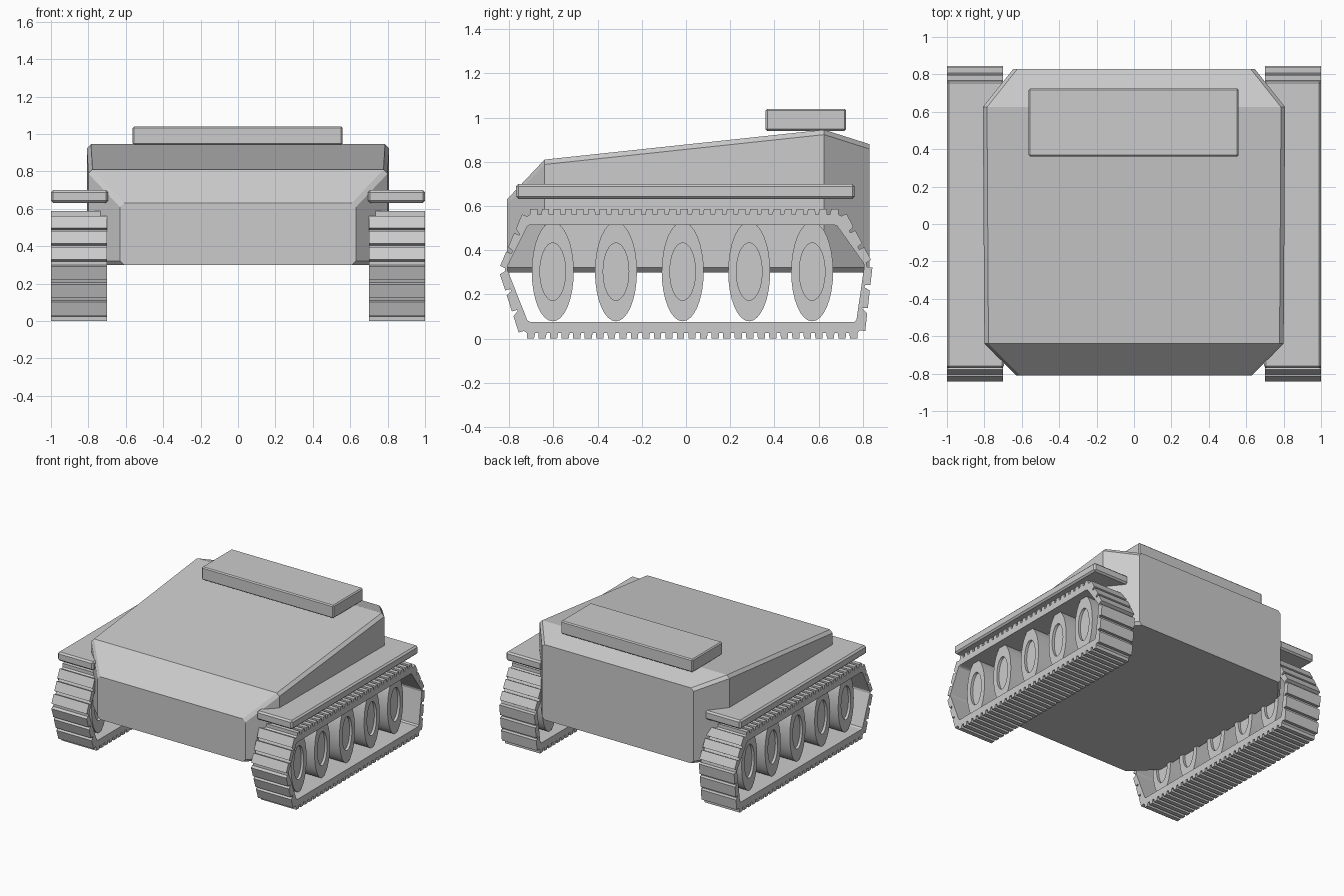
import bpy, bmesh, math
from mathutils import Vector

if "Cube" in bpy.data.objects:
    bpy.data.objects.remove(bpy.data.objects["Cube"])


def make(name, bm):
    bmesh.ops.recalc_face_normals(bm, faces=bm.faces)
    me = bpy.data.meshes.new(name)
    bm.to_mesh(me)
    bm.free()
    ob = bpy.data.objects.new(name, me)
    bpy.context.collection.objects.link(ob)
    return ob


def mirror(ob):
    ob.modifiers.new("Mirror", 'MIRROR')
    return ob


def loft(rings, closed=False, caps=True):
    """Skin equal-length vertex rings into one bmesh."""
    bm = bmesh.new()
    vr = [[bm.verts.new(p) for p in r] for r in rings]
    pairs = list(zip(vr, vr[1:])) + ([(vr[-1], vr[0])] if closed else [])
    n = len(vr[0])
    for a, b in pairs:
        for i in range(n):
            j = (i + 1) % n
            bm.faces.new((a[i], a[j], b[j], b[i]))
    if caps:
        bm.faces.new(vr[0])
    return bm, vr


def plate(name, lo, hi, bevel):
    bm = bmesh.new()
    bmesh.ops.create_cube(bm, size=1)
    for v in bm.verts:
        v.co = Vector([(l + h) / 2 + c * (h - l) for l, h, c in zip(lo, hi, v.co)])
    bmesh.ops.bevel(bm, geom=bm.edges[:], offset=bevel, segments=1, affect='EDGES')
    return make(name, bm)


# Hull: half plan as (x, y, top height), lofted with small chamfers
half = [(0.63, -0.81, 0.63), (0.80, -0.64, 0.81), (0.808, 0.625, 0.945), (0.645, 0.83, 0.88)]
plan = half + [(-x, y, z) for x, y, z in reversed(half)]
c = 0.022


def inset(x):
    return x - math.copysign(c, x)


bm, vr = loft([
    [(inset(x), y, 0.30) for x, y, z in plan],
    [(x, y, 0.30 + c) for x, y, z in plan],
    [(x, y, z - c) for x, y, z in plan],
    [(inset(x), y, z) for x, y, z in plan]])
for i in range(3):
    t = vr[-1]
    bm.faces.new((t[i], t[i + 1], t[6 - i], t[7 - i]))
make("hull", bm)

# Rear roof plate and track guards
plate("roof_plate", (-0.563, 0.36, 0.94), (0.56, 0.725, 1.04), 0.008)
mirror(plate("track_guards", (0.695, -0.77, 0.632), (1.0, 0.765, 0.70), 0.012))

# Tracks: cleated outer outline paired with a plain inner outline (y, z)
outer = [(-0.73, 0.025), (0.785, 0.025), (0.82, 0.335), (0.70, 0.562), (-0.715, 0.562), (-0.822, 0.31)]
inner = [(-0.715, 0.075), (0.77, 0.075), (0.808, 0.335), (0.68, 0.515), (-0.715, 0.515), (-0.812, 0.32)]
counts = [29, 3, 3, 27, 3, 3]
out_pts, in_pts = [], []
for k, n in enumerate(counts):
    a, b = Vector(outer[k]), Vector(outer[(k + 1) % 6])
    p, q = Vector(inner[k]), Vector(inner[(k + 1) % 6])
    d = (b - a).normalized()
    normal = Vector((d.y, -d.x)) * 0.025
    w = 0.62 if n > 5 else 0.78
    for i in range(n):
        for f, h in ((0, 0), (0.01, 1), (w, 1), (w + 0.01, 0)):
            t = (i + (1 - w) / 2 + f) / n
            out_pts.append(a.lerp(b, t) + normal * h)
            in_pts.append(p.lerp(q, t))
bm, _ = loft([[(x, y, z) for y, z in pts] for x, pts in
              ((0.70, out_pts), (1.0, out_pts), (1.0, in_pts), (0.70, in_pts))],
             closed=True, caps=False)
mirror(make("tracks", bm))


# Road wheels: tall ovals with a recessed hub on both faces
def oval(x, y, ry, rz, n=32):
    return [(x, y + ry * math.cos(2 * math.pi * i / n),
             0.303 + rz * math.sin(2 * math.pi * i / n)) for i in range(n)]


RIM, HUB = (0.095, 0.225), (0.058, 0.13)
for k, y in enumerate((-0.603, -0.317, -0.015, 0.286, 0.571)):
    bm, vr = loft([oval(x, y, *r) for x, r in
                   ((0.78, HUB), (0.76, HUB), (0.76, RIM), (0.94, RIM), (0.94, HUB), (0.92, HUB))])
    bm.faces.new(vr[-1])
    ob = mirror(make(f"road_wheels_{k + 1}", bm))
    bpy.ops.object.select_all(action='DESELECT')
    ob.select_set(True)
    bpy.context.view_layer.objects.active = ob
    bpy.ops.object.shade_smooth_by_angle(angle=math.radians(35))
